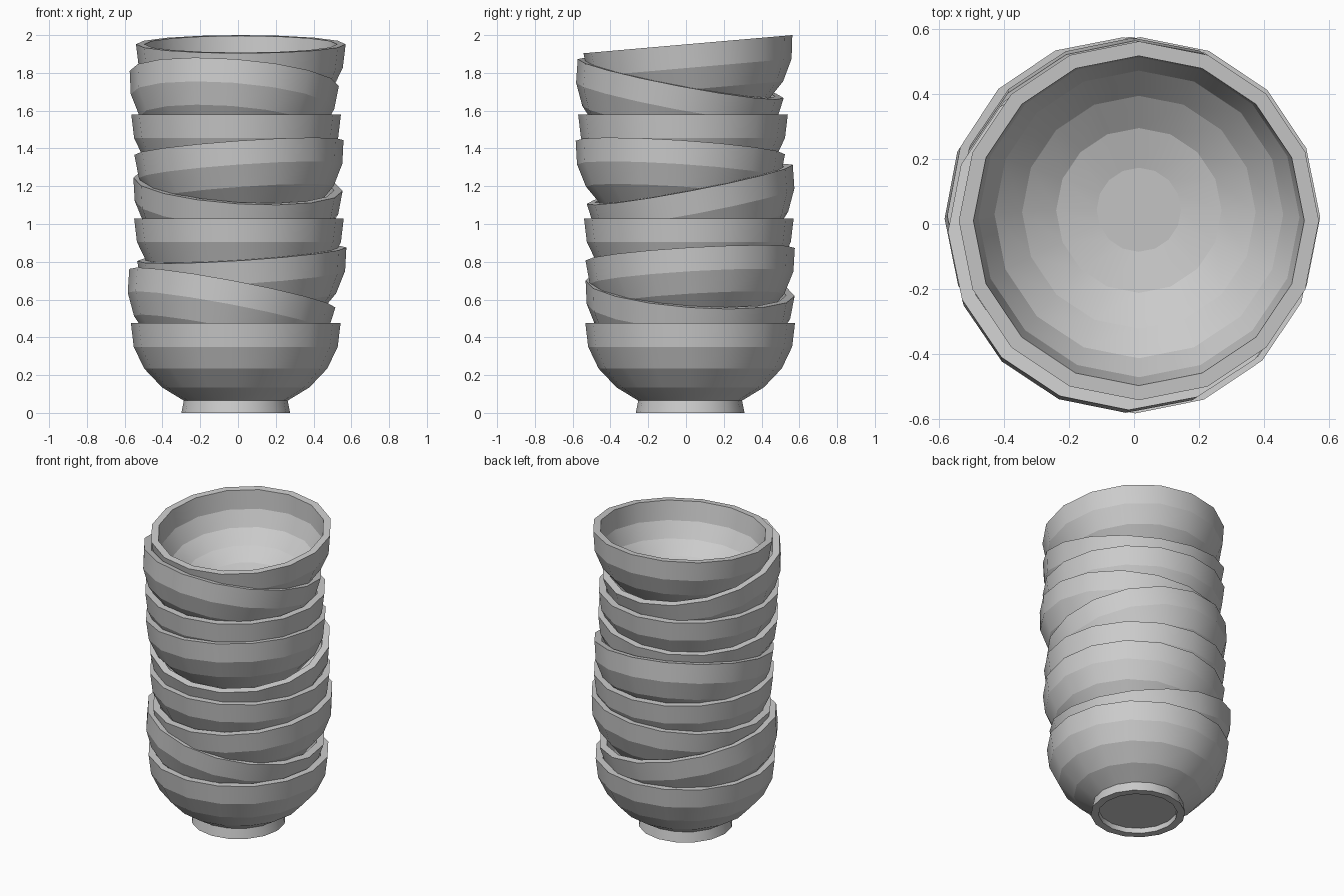
import bpy
import bmesh
import math
from mathutils import Vector, Matrix

SIDES = 16
HEIGHT = 0.475

cube = bpy.data.objects.get("Cube")
if cube:
    bpy.data.objects.remove(cube, do_unlink=True)

grey = bpy.data.materials.new("grey ceramic")
grey.use_nodes = True
GREY = (0.6, 0.6, 0.6, 1)
grey.diffuse_color = GREY
grey.node_tree.nodes["Principled BSDF"].inputs["Base Color"].default_value = GREY

# Bowl cross-section (radius, height): recessed base, foot, outer wall, rim, inner wall
PROFILE = [
    (0.24, 0.035), (0.24, 0), (0.288, 0), (0.275, 0.065),
    (0.39, 0.135), (0.485, 0.235), (0.54, 0.35), (0.555, HEIGHT),
    (0.51, HEIGHT), (0.495, 0.35), (0.445, 0.25), (0.36, 0.17),
    (0.255, 0.11), (0.13, 0.085),
]


def make_bowl_mesh():
    """Revolve the profile; the origin sits at the centre of the rim."""
    bm = bmesh.new()
    rings = []
    for r, z in PROFILE:
        angles = [math.tau * i / SIDES for i in range(SIDES)]
        rings.append([bm.verts.new((r * math.cos(a), r * math.sin(a), z - HEIGHT))
                      for a in angles])
    for low, high in zip(rings, rings[1:]):
        for i in range(SIDES):
            j = (i + 1) % SIDES
            bm.faces.new((low[i], low[j], high[j], high[i]))
    bm.faces.new(rings[0][::-1])
    bm.faces.new(rings[-1])
    bmesh.ops.recalc_face_normals(bm, faces=bm.faces)
    # Smooth around the bowl, crisp between the horizontal bands
    for face in bm.faces:
        face.smooth = True
    for edge in bm.edges:
        a, b = edge.verts
        if abs(a.co.z - b.co.z) < 0.001 and abs(a.co.xy.length - b.co.xy.length) < 0.001:
            edge.smooth = False
    mesh = bpy.data.meshes.new("bowl")
    bm.to_mesh(mesh)
    bm.free()
    mesh.materials.append(grey)
    return mesh


# Rim centre x, y, z and rim slope along x, y, from bottom to top
POSES = [
    (-0.012, 0.022, 0.475, 0, 0),
    (-0.03, 0.022, 0.66, -0.188, -0.075),
    (0.02, 0.022, 0.84, 0.065, 0.06),
    (0.005, 0.015, 1.03, 0, 0),
    (0, 0.02, 1.21, -0.064, 0.19),
    (0.005, -0.03, 1.405, 0.07, -0.065),
    (-0.01, -0.016, 1.58, 0, 0),
    (-0.02, -0.028, 1.77, -0.075, -0.19),
    (0.015, 0.01, 1.952, 0, 0.087),
]

bowl_mesh = make_bowl_mesh()
for n, (x, y, z, slope_x, slope_y) in enumerate(POSES, 1):
    bowl = bpy.data.objects.new(f"bowl_{n}", bowl_mesh)
    bpy.context.collection.objects.link(bowl)
    up = Vector((-slope_x, -slope_y, 1)).normalized()
    tilt = Vector((0, 0, 1)).rotation_difference(up)
    bowl.matrix_world = Matrix.Translation((x, y, z)) @ tilt.to_matrix().to_4x4()
